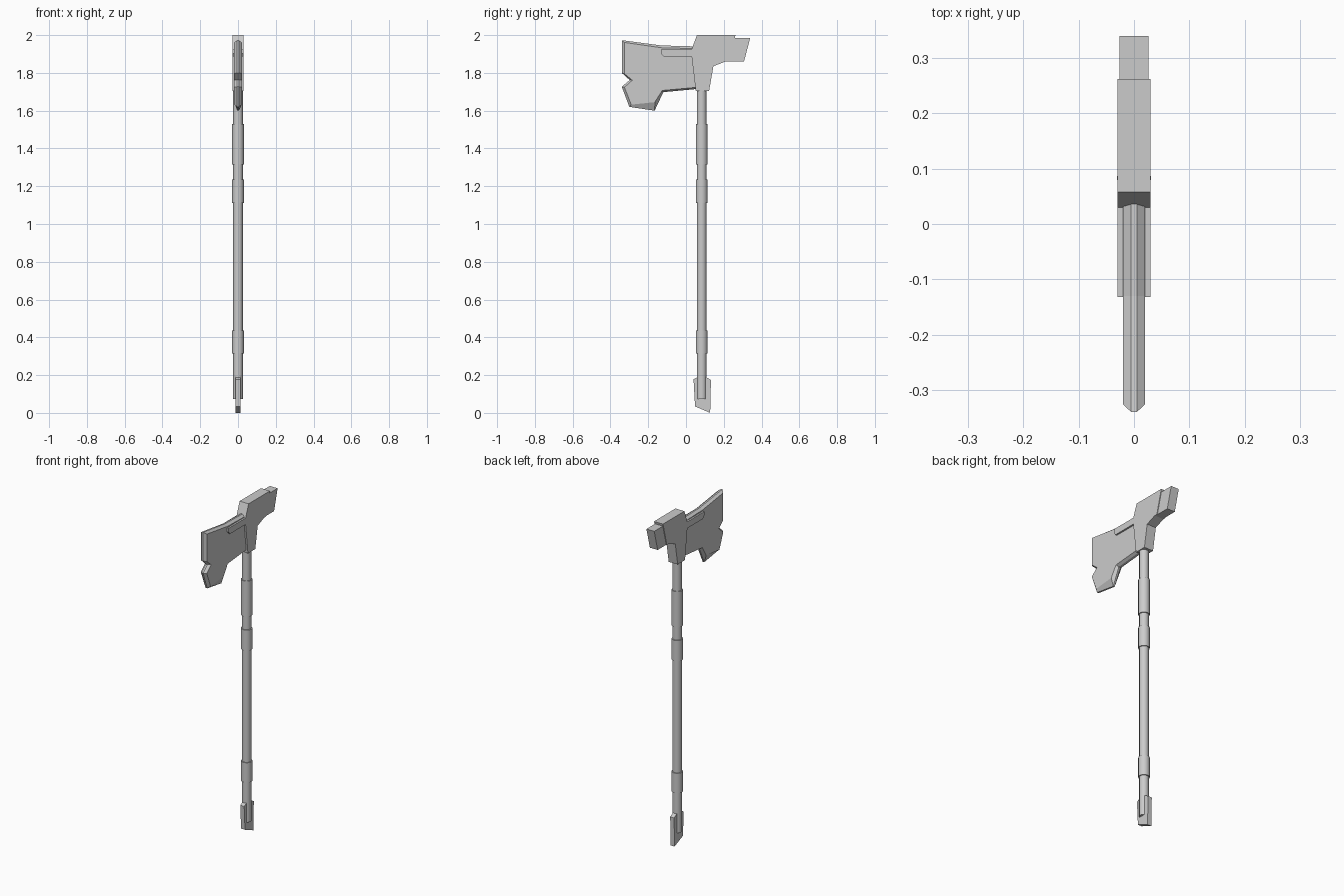
import bpy, bmesh, math

if "Cube" in bpy.data.objects:
    bpy.data.objects.remove(bpy.data.objects["Cube"])

SHAFT_Y = 0.083


def loft_x(name, rings):
    """Close a solid through (x, [(y, z), ...]) rings stacked along x."""
    bm = bmesh.new()
    loops = [[bm.verts.new((x, y, z)) for y, z in pts] for x, pts in rings]
    for a, b in zip(loops, loops[1:]):
        n = len(a)
        for i in range(n):
            j = (i + 1) % n
            bm.faces.new((a[i], a[j], b[j], b[i]))
    bm.faces.new(loops[0])
    bm.faces.new(loops[-1])
    bmesh.ops.recalc_face_normals(bm, faces=bm.faces)
    mesh = bpy.data.meshes.new(name)
    bm.to_mesh(mesh)
    bm.free()
    obj = bpy.data.objects.new(name, mesh)
    bpy.context.collection.objects.link(obj)
    return obj


def plate(name, half, pts):
    return loft_x(name, [(-half, pts), (half, pts)])


def rod(name, radius, z0, z1):
    bpy.ops.mesh.primitive_cylinder_add(vertices=16, radius=radius, depth=z1 - z0,
                                        location=(0, SHAFT_Y, (z0 + z1) / 2))
    bpy.context.object.name = name
    bpy.ops.object.shade_smooth_by_angle(angle=math.radians(30))


# Blade: narrow outer outline, chamfered in to the flat cheeks
edge = [(-0.34, 1.973), (-0.13, 1.945), (0.06, 1.94), (0.06, 1.715),
        (-0.12, 1.698), (-0.166, 1.6), (-0.3, 1.62), (-0.34, 1.727),
        (-0.298, 1.762), (-0.34, 1.8)]
cheek = [(-0.326, 1.961), (-0.13, 1.933), (0.06, 1.928), (0.06, 1.724),
         (-0.126, 1.707), (-0.165, 1.645), (-0.29, 1.632), (-0.326, 1.724),
         (-0.284, 1.761), (-0.326, 1.796)]
loft_x("blade", [(-0.02, cheek), (-0.005, edge), (0.005, edge), (0.02, cheek)])

# Head socket and the hammer on its back
plate("head_socket", 0.03, [(0.058, 2.0), (0.262, 2.0), (0.225, 1.86), (0.208, 1.86),
                            (0.145, 1.835), (0.122, 1.703), (0.052, 1.703),
                            (0.03, 1.885), (0.03, 1.925)])
plate("hammer", 0.026, [(0.2, 1.985), (0.34, 1.985), (0.307, 1.86), (0.2, 1.86)])

# Raised bars that brace the blade on both sides
plate("blade_brace", 0.03, [(-0.132, 1.925), (0.04, 1.925), (0.04, 1.886),
                            (-0.118, 1.886), (-0.132, 1.902)])

# Shaft with grip sleeves
rod("shaft", 0.0255, 0.073, 1.75)
for i, (z0, z1) in enumerate([(0.315, 0.435), (1.11, 1.235), (1.315, 1.53)]):
    rod(f"grip_sleeve_{i + 1}", 0.031, z0, z1)

# Pommel spike plate
plate("pommel", 0.013, [(0.04, 0.178), (0.062, 0.19), (0.105, 0.19), (0.132, 0.174),
                        (0.128, 0.0), (0.048, 0.034)])
